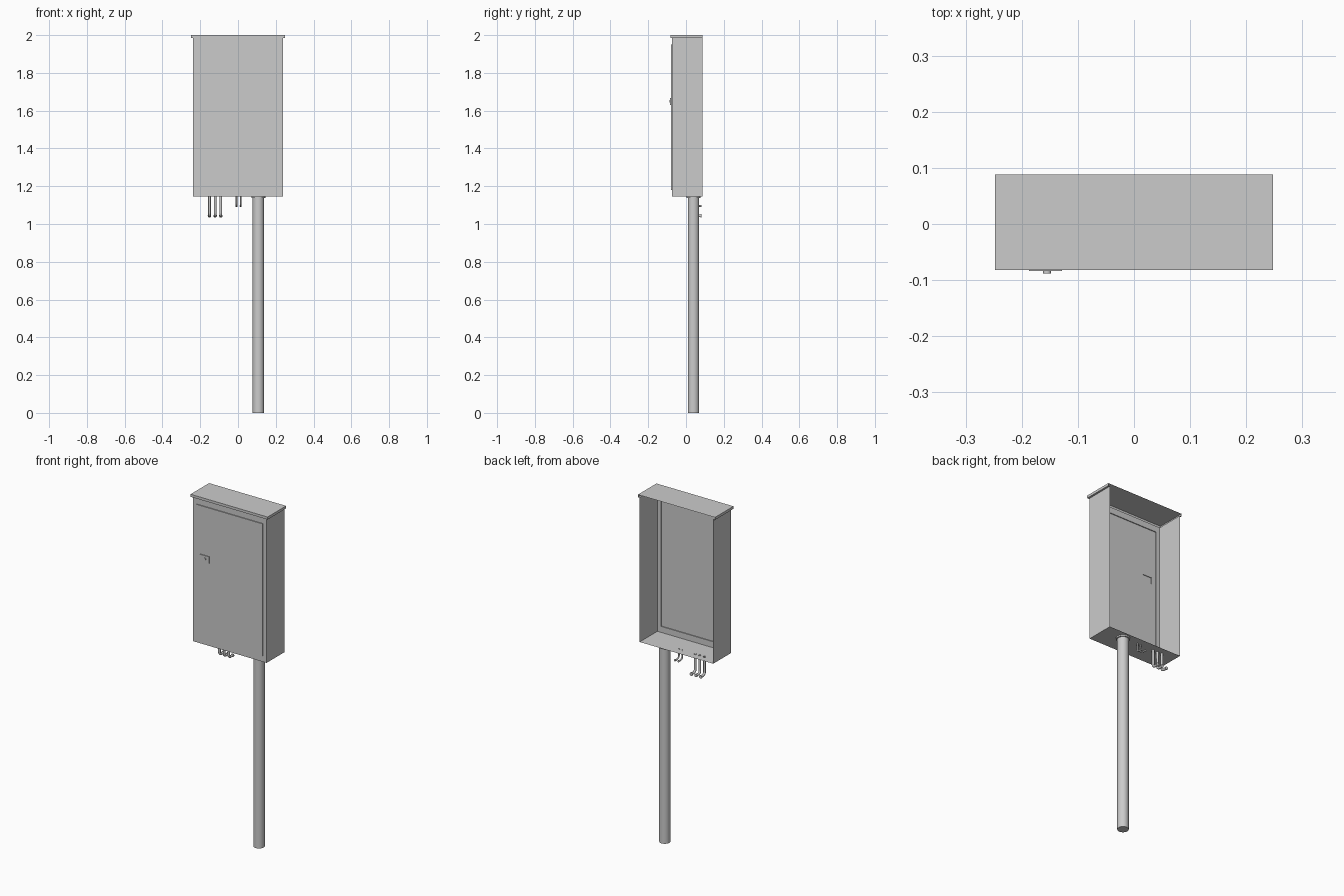
import bpy, bmesh, math
from mathutils import Vector

if "Cube" in bpy.data.objects:
    bpy.data.objects.remove(bpy.data.objects["Cube"])


def make_object(name, bm, smooth=False):
    mesh = bpy.data.meshes.new(name)
    bm.to_mesh(mesh)
    bm.free()
    ob = bpy.data.objects.new(name, mesh)
    bpy.context.collection.objects.link(ob)
    if smooth:
        bpy.ops.object.select_all(action='DESELECT')
        ob.select_set(True)
        bpy.context.view_layer.objects.active = ob
        bpy.ops.object.shade_smooth_by_angle(angle=math.radians(40))
    return ob


def skin(bm, loops):
    # bridge successive loops of equal length
    for a, b in zip(loops, loops[1:]):
        n = len(a)
        for i in range(n):
            bm.faces.new((a[i], a[(i + 1) % n], b[(i + 1) % n], b[i]))


def rect(bm, x0, x1, z0, z1, y):
    return [bm.verts.new((x, y, z)) for x, z in ((x0, z0), (x1, z0), (x1, z1), (x0, z1))]


# Sheet-metal cabinet, open at the back, with its stepped rain cap
BACK, FRONT = 0.088, -0.075
bm = bmesh.new()
levels = [(0.237, FRONT, 1.145), (0.237, FRONT, 1.985),
          (0.248, FRONT - 0.007, 1.985), (0.248, FRONT - 0.007, 2.0)]
strips = [[bm.verts.new(p) for p in ((-w, BACK, z), (-w, f, z), (w, f, z), (w, BACK, z))]
          for w, f, z in levels]
bm.faces.new(strips[0][::-1])
bm.faces.new(strips[3])
for k in range(3):
    for i in range(3):
        if (k, i) != (0, 1):
            a, b = strips[k], strips[k + 1]
            bm.faces.new((a[i], a[i + 1], b[i + 1], b[i]))

# Front wall with the raised, hollow door panel pressed out of it
x0, x1, z0, z1 = -0.213, 0.213, 1.18, 1.95
wall = [strips[0][1], strips[0][2], strips[1][2], strips[1][1]]
skin(bm, [wall, rect(bm, x0, x1, z0, z1, FRONT),
          rect(bm, x0, x1, z0, z1, FRONT - 0.005)])
bm.verts.ensure_lookup_table()
door = list(bm.verts)[-4:]
# latch opening in the door, latch plate and small lock boss
lx0, lx1, lz0, lz1 = -0.187, -0.128, 1.63, 1.668
base = rect(bm, lx0, lx1, lz0, lz1, FRONT - 0.005)
plate = rect(bm, lx0, lx1, lz0, lz1, FRONT - 0.009)
skin(bm, [door, base, plate])
bm.faces.new(plate)
make_object("cabinet", bm)


def cylinder(name, x, y, z0, z1, r, sides=32):
    bm = bmesh.new()
    bmesh.ops.create_cone(bm, cap_ends=True, segments=sides, radius1=r, radius2=r, depth=z1 - z0)
    bmesh.ops.translate(bm, verts=bm.verts, vec=(x, y, (z0 + z1) / 2))
    return make_object(name, bm, True)


# Lock boss on the latch plate
lock = cylinder("lock_boss", 0, 0, -0.002, 0.002, 0.007, 16)
lock.rotation_euler.x = math.pi / 2
lock.location = (-0.155, FRONT - 0.011, 1.649)

# Support pole and its collar
cylinder("pole", 0.108, 0.04, 0, 1.145, 0.03)
cylinder("pole_collar", 0.108, 0.04, 1.137, 1.145, 0.037)


def hook_pipe(name, x, z_low, r, flange):
    # vertical drop, quarter bend to the back, horizontal end with a flange
    y, bend, tip = 0.045, 0.016, 0.083
    path = [(y, 1.147, 0, r)]
    for i in range(7):
        a = math.pi / 2 * i / 6
        path.append((y + bend * (1 - math.cos(a)), z_low + bend * (1 - math.sin(a)), a, r))
    h = math.pi / 2
    path += [(tip - 0.006, z_low, h, r), (tip - 0.006, z_low, h, flange), (tip, z_low, h, flange)]
    bm = bmesh.new()
    loops = []
    for py, pz, a, rad in path:
        side = Vector((0, math.cos(a), math.sin(a)))
        loops.append([bm.verts.new(Vector((x, py, pz)) + rad * (
            Vector((1, 0, 0)) * math.cos(t) + side * math.sin(t)))
            for t in (math.tau * j / 12 for j in range(12))])
    skin(bm, loops)
    bm.faces.new(loops[-1])
    bmesh.ops.recalc_face_normals(bm, faces=bm.faces)
    make_object(name, bm, True)


# Three long and two short connection pipes
for i, x in enumerate((-0.151, -0.121, -0.091)):
    hook_pipe(f"long_pipe_{i + 1}", x, 1.043, 0.007, 0.0095)
for i, x in enumerate((-0.008, 0.014)):
    hook_pipe(f"short_pipe_{i + 1}", x, 1.095, 0.0045, 0.006)
